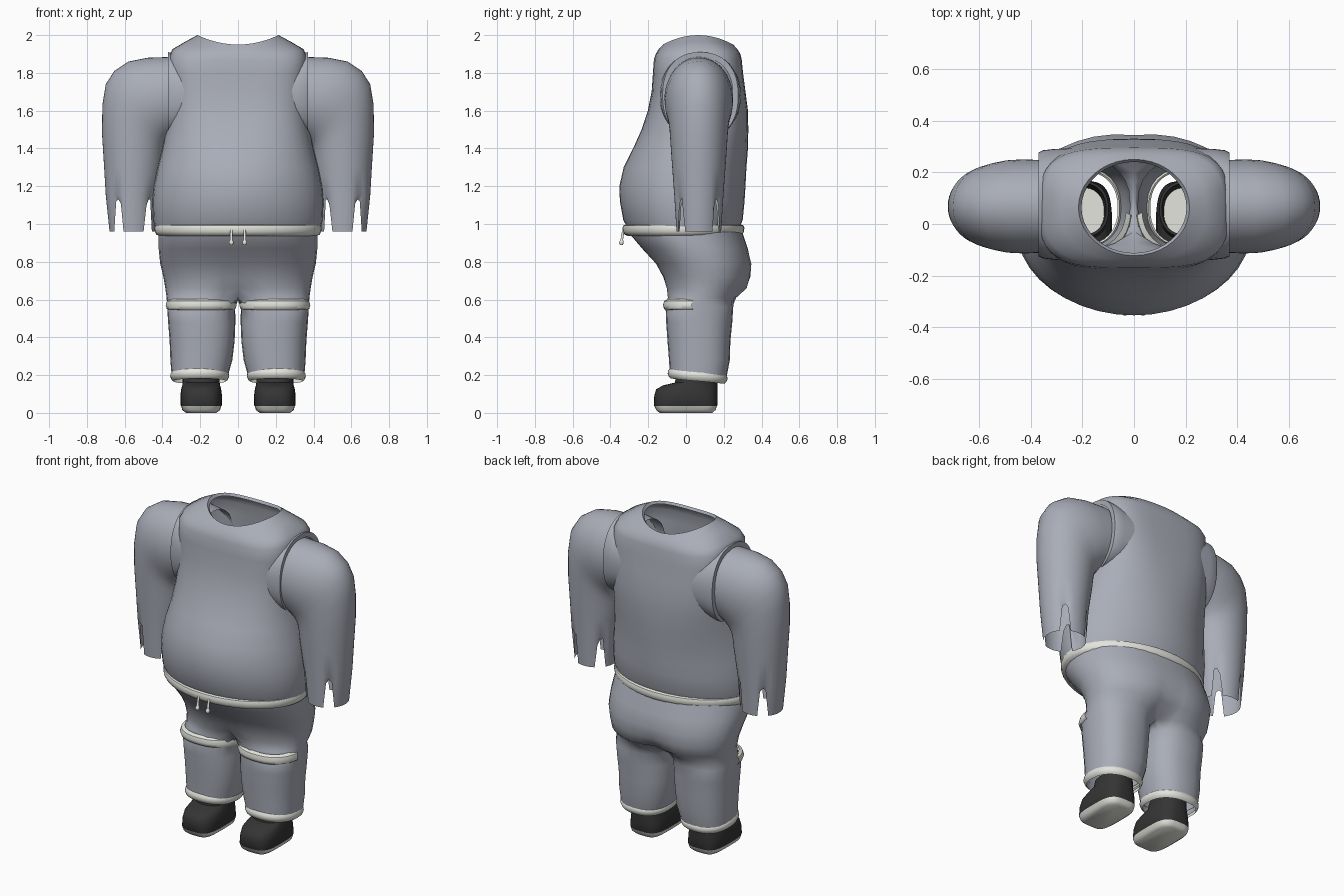
import bpy
import bmesh
from math import sin, cos, pi, radians, copysign, exp

cube = bpy.data.objects.get("Cube")
if cube:
    bpy.data.objects.remove(cube, do_unlink=True)


def material(name, rgb):
    mat = bpy.data.materials.new(name)
    mat.use_nodes = True
    color = (*rgb, 1)
    mat.diffuse_color = color
    mat.node_tree.nodes["Principled BSDF"].inputs["Base Color"].default_value = color
    return mat


CLOTH = material("grey cloth", (0.40, 0.42, 0.48))
TRIM = material("off white trim", (0.78, 0.78, 0.73))
BLACK = material("black leather", (0.035, 0.035, 0.035))


def power(value, n):
    return copysign(abs(value) ** (2 / n), value)


def oval(cx, hx, front, back, z, n=2.0, sag=0.0, tilt=0.0, seg=40, arc=None):
    """Superellipse section; sag lowers front and back, tilt slopes it front to back."""
    start, end = arc or (0, 360)
    count = seg + 1 if arc else seg
    points = []
    for i in range(count):
        t = radians(start + (end - start) * i / seg)
        points.append((cx + hx * power(cos(t), n),
                       (front + back) / 2 + (back - front) / 2 * power(sin(t), n),
                       z - sag * sin(t) ** 2 - tilt * sin(t)))
    return points


def finish(name, bm, mats, mirrored=False, merge=False, angle=45):
    bmesh.ops.recalc_face_normals(bm, faces=bm.faces)
    mesh = bpy.data.meshes.new(name)
    bm.to_mesh(mesh)
    bm.free()
    obj = bpy.data.objects.new(name, mesh)
    bpy.context.scene.collection.objects.link(obj)
    for mat in mats:
        mesh.materials.append(mat)
    if mirrored:
        mod = obj.modifiers.new("Mirror", 'MIRROR')
        mod.use_mirror_merge = merge
    bpy.ops.object.select_all(action='DESELECT')
    obj.select_set(True)
    bpy.context.view_layer.objects.active = obj
    bpy.ops.object.shade_smooth_by_angle(angle=radians(angle))


def loft(name, rows, mats, closed=True, cap_start=False, cap_end=False,
         mirrored=False, rule=None):
    """Skin a list of equal-length point rows; rule(row) gives a material index."""
    bm = bmesh.new()
    grid = [[bm.verts.new(p) for p in row] for row in rows]
    size = len(rows[0])
    for r, (low, high) in enumerate(zip(grid, grid[1:])):
        for i in range(size if closed else size - 1):
            j = (i + 1) % size
            face = bm.faces.new((low[i], low[j], high[j], high[i]))
            face.material_index = rule(r) if rule else 0
    if cap_start:
        bm.faces.new(grid[0]).material_index = rule(0) if rule else 0
    if cap_end:
        bm.faces.new(grid[-1]).material_index = rule(len(rows)) if rule else 0
    finish(name, bm, mats, mirrored)


# Shirt body: half width, front, back, height, squareness, sag
shirt = [(.437, -.305, .28, .972, 2, 0), (.448, -.332, .3, 1.02, 2, 0),
         (.453, -.35, .31, 1.12, 2, 0), (.445, -.353, .315, 1.2, 2, 0),
         (.425, -.33, .32, 1.3, 2.1, 0), (.40, -.28, .328, 1.4, 2.3, 0),
         (.382, -.235, .33, 1.5, 2.6, 0), (.367, -.202, .328, 1.6, 3.0, 0),
         (.36, -.182, .315, 1.7, 3.3, 0), (.362, -.175, .302, 1.8, 3.5, 0),
         (.366, -.17, .295, 1.88, 3.4, .01), (.348, -.16, .288, 1.925, 3, .025),
         (.28, -.145, .272, 1.965, 2.4, .04), (.215, -.122, .25, 2.0, 2, .05),
         (.203, -.112, .24, 1.985, 2, .05)]
loft("shirt_body", [oval(0, *row) for row in shirt], [CLOTH])

# Waist band
loft("waist_band", [oval(0, .427 + d, -.32 - d, .293 + d, z)
                    for d, z in ((-.015, .936), (.006, .944), (.014, .96),
                                 (.016, .98), (.012, .992), (-.012, 1.0))], [TRIM])

# Sleeves: outer x, outer z, inner x, inner z, half depth
sleeve = [(.34, 1.885, .34, 1.46, .178), (.48, 1.88, .37, 1.44, .182),
          (.58, 1.86, .385, 1.42, .179), (.655, 1.81, .39, 1.40, .17),
          (.70, 1.74, .393, 1.38, .161), (.718, 1.63, .397, 1.35, .154),
          (.72, 1.48, .40, 1.31, .148), (.71, 1.32, .41, 1.25, .14),
          (.70, 1.15, .425, 1.15, .13), (.68, .96, .44, .96, .118)]
SEG = 48


def torn(t):
    """Height of the ragged notches around the sleeve end."""
    nearest = min(abs(t - radians(a)) for a in (52, 137, 223, 308))
    return max(0, .17 - .55 * max(0, nearest - .1)) if nearest < .2 else 0


rows = []
for k, (ox, oz, ix, iz, depth) in enumerate(sleeve):
    hem = k == len(sleeve) - 1
    row = []
    for i in range(SEG):
        t = 2 * pi * i / SEG
        row.append(((ox + ix) / 2 + cos(t) * (ox - ix) / 2,
                    .068 + depth * sin(t),
                    (oz + iz) / 2 + cos(t) * (oz - iz) / 2 + (torn(t) if hem else 0)))
    rows.append(row)
loft("sleeves", rows, [CLOTH], mirrored=True)

# Shoulder panels run flush with the chest out to the armhole edges
rows = []
for x, depth, height in ((.24, .217, .2), (.31, .214, .215), (.352, .209, .226),
                         (.37, .2, .23), (.368, .172, .2)):
    rows.append([(x, .076 + depth * power(cos(2 * pi * i / SEG), 2.3),
                  1.68 + height * power(sin(2 * pi * i / SEG), 2.3))
                 for i in range(SEG)])
loft("shoulder_panels", rows, [CLOTH], mirrored=True)

# Trousers: one half, with the seat as open arcs and the leg as full rings
ARC, INNER = 18, 5
seat = [(.412, -.312, .286, 1.0, 0), (.42, -.30, .30, .95, 0),
        (.42, -.235, .33, .87, .01), (.412, -.165, .352, .79, .03),
        (.395, -.13, .35, .72, .07), (.385, -.115, .335, .66, .17),
        (.378, -.11, .28, .61, .42)]
leg = [(.195, .18, -.108, .25, .56), (.192, .178, -.105, .245, .48),
       (.19, .172, -.098, .235, .38), (.194, .164, -.09, .232, .28),
       (.203, .148, -.085, .215, .19)]
bm = bmesh.new()
rings = []
for hx, front, back, z, pinch in seat:
    mid, half = (front + back) / 2, (back - front) / 2
    ring = []
    for i in range(ARC + 1):
        t = -pi / 2 + pi * i / ARC
        x = 0 if i in (0, ARC) else hx * power(cos(t), 2.2)
        y = half * power(sin(t), 2.2) * (1 - pinch * exp(-(x / .08) ** 2))
        ring.append(bm.verts.new((x, mid + y, z)))
    rings.append(ring)
first, last = rings[-1][0].co, rings[-1][-1].co
for i in range(1, INNER + 1):
    f = i / (INNER + 1)
    rings[-1].append(bm.verts.new((0, last.y + (first.y - last.y) * f,
                                   first.z - .015 * sin(pi * f))))
for cx, hx, front, back, z in leg:
    angles = [-135 + 270 * i / ARC for i in range(ARC + 1)]
    angles += [135 + 90 * i / (INNER + 1) for i in range(1, INNER + 1)]
    rings.append([bm.verts.new((cx + hx * power(cos(radians(a)), 2.4),
                                (front + back) / 2
                                + (back - front) / 2 * power(sin(radians(a)), 2.4), z))
                  for a in angles])
for a, b in zip(rings, rings[1:]):
    full = len(a) > ARC + 1
    for i in range(len(a) if full else ARC):
        j = (i + 1) % len(a)
        bm.faces.new((a[i], a[j], b[j], b[i]))
finish("trousers", bm, [CLOTH], mirrored=True, merge=True, angle=60)

# Knee bands wrap the front of each leg only
loft("knee_bands", [oval(.195, .175 + d, -.108 - d, .25, z, 2.4, arc=(187, 353))
                    for d, z in ((-.01, .54), (.008, .55), (.014, .57),
                                 (.008, .592), (-.01, .602))],
     [TRIM], closed=False, mirrored=True)

# Ankle cuffs, lower at the back
loft("ankle_cuffs", [oval(.203, .144 + d, -.085 - d, .208 + d, z, 2.3, tilt=.014)
                     for d, z in ((-.004, .168), (.005, .176), (.012, .193),
                                  (.01, .208), (.002, .22))],
     [TRIM], mirrored=True)

# Shoes with pale soles and hollow collars: half width, front, back, height, squareness
shoe = [(.08, -.14, .14, 0, 4), (.1, -.158, .156, .015, 3.6), (.106, -.167, .164, .036, 3.4),
        (.109, -.17, .166, .04, 3.2), (.11, -.168, .167, .09, 2.9),
        (.106, -.158, .167, .125, 2.7), (.1, -.12, .167, .146, 2.5),
        (.098, -.06, .166, .16, 2.3), (.097, -.05, .166, .2, 2.2),
        (.087, -.04, .156, .2, 2.2), (.08, -.045, .14, .06, 2.2)]
loft("shoes", [oval(.195, *row) for row in shoe], [BLACK, TRIM], cap_start=True,
     cap_end=True, mirrored=True, rule=lambda r: 1 if r < 2 or r == len(shoe) else 0)

# Drawstrings with end knobs
cord = [(.006, .985, -.322), (.007, .95, -.335), (.007, .915, -.34), (.012, .908, -.341),
        (.013, .899, -.342), (.008, .89, -.342)]
loft("drawstrings", [oval(.035, r, y - r, y + r, z, seg=10) for r, z, y in cord],
     [TRIM], cap_start=True, cap_end=True, mirrored=True)
